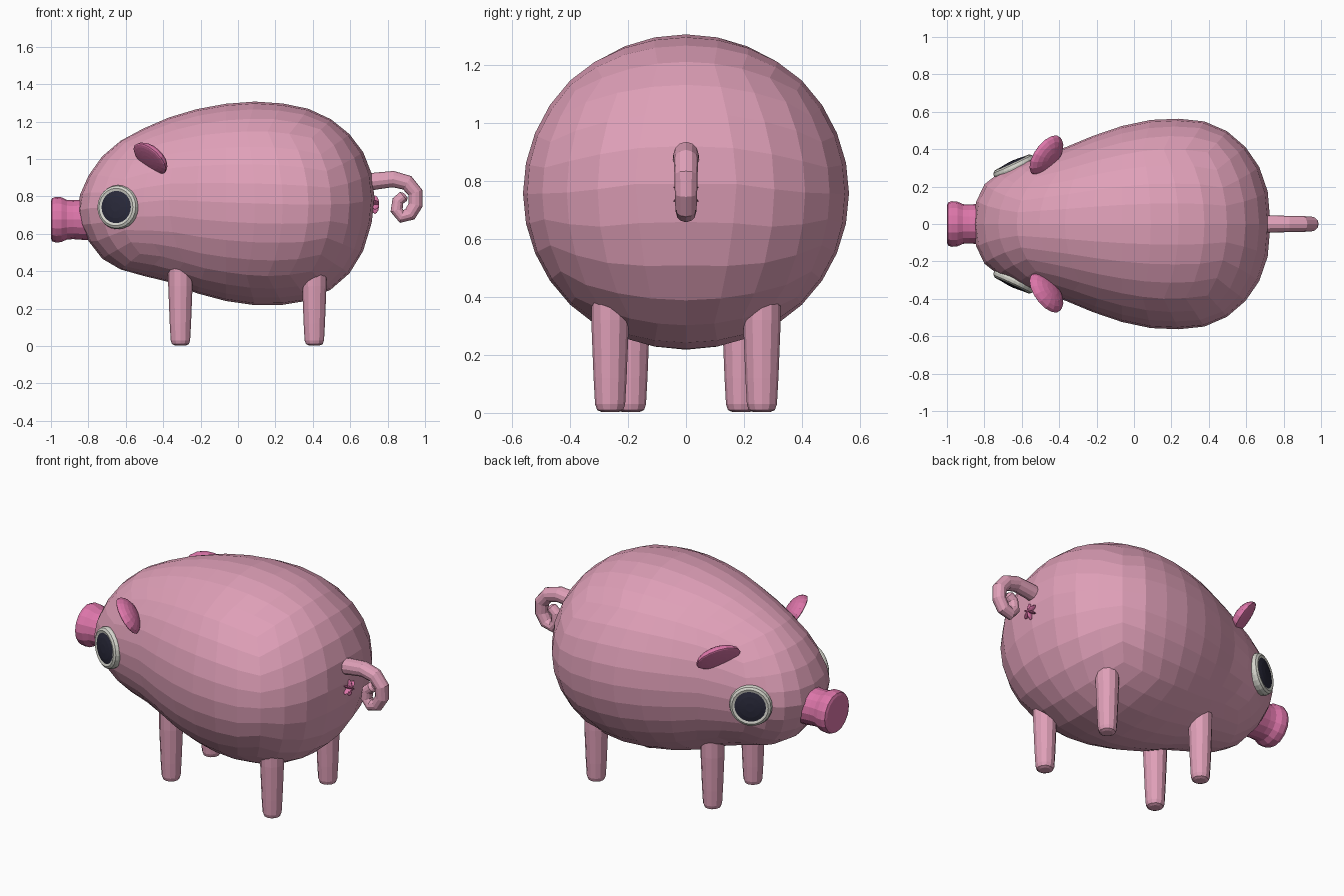
import bpy, bmesh, math
from mathutils import Matrix, Vector

old = bpy.data.objects.get("Cube")
if old:
    bpy.data.objects.remove(old, do_unlink=True)


def material(name, rgb):
    m = bpy.data.materials.new(name)
    m.use_nodes = True
    m.diffuse_color = (*rgb, 1)
    m.node_tree.nodes["Principled BSDF"].inputs["Base Color"].default_value = (*rgb, 1)
    return m


SKIN = material("soft pink", (0.74, 0.35, 0.48))
ROSE = material("deep pink", (0.72, 0.18, 0.40))
WHITE = material("eye white", (0.66, 0.66, 0.60))
DARK = material("pupil dark", (0.022, 0.022, 0.042))


def finish(bm, name, mat):
    bmesh.ops.recalc_face_normals(bm, faces=bm.faces)
    mesh = bpy.data.meshes.new(name)
    bm.to_mesh(mesh)
    bm.free()
    mesh.materials.append(mat)
    ob = bpy.data.objects.new(name, mesh)
    bpy.context.collection.objects.link(ob)
    return ob


def frame(x_axis, y_axis, z_axis, origin):
    """Matrix from three axis directions and an origin."""
    m = Matrix((x_axis, y_axis, z_axis)).transposed().to_4x4()
    m.translation = origin
    return m


def tube(name, mat, rings, sides):
    """Skin over rings given as (centre, radius, side direction, up direction)."""
    bm = bmesh.new()
    loops = []
    for centre, r, a, b in rings:
        loops.append([bm.verts.new(centre + r * (a * math.cos(t) + b * math.sin(t)))
                      for t in (2 * math.pi * i / sides for i in range(sides))])
    for p, q in zip(loops, loops[1:]):
        for i in range(sides):
            j = (i + 1) % sides
            bm.faces.new((p[i], p[j], q[j], q[i]))
    bm.faces.new(loops[0])
    bm.faces.new(loops[-1])
    return finish(bm, name, mat)


def lathe(name, mat, profile, matrix, sides):
    """Turn (radius, height) points around the matrix's z axis."""
    a, b, up = (matrix.col[i].to_3d() for i in range(3))
    rings = [(matrix.translation + up * h, r, a, b) for r, h in profile]
    return tube(name, mat, rings, sides)


# Body: quad sphere fitted to stations of (x, top, bottom, half width)
FRONT, BACK = -0.86, 0.73
STATIONS = [
    (-0.86, 0.71, 0.71, 0.0), (-0.82, 0.87, 0.60, 0.19), (-0.74, 1.0, 0.476, 0.262),
    (-0.61, 1.11, 0.40, 0.325), (-0.39, 1.215, 0.35, 0.40), (-0.19, 1.275, 0.27, 0.483),
    (0.0, 1.305, 0.225, 0.545), (0.17, 1.308, 0.212, 0.567), (0.36, 1.275, 0.235, 0.555),
    (0.52, 1.2, 0.315, 0.485), (0.64, 1.085, 0.44, 0.36), (0.71, 0.94, 0.64, 0.20),
    (0.73, 0.79, 0.79, 0.0)]
MID, HALF = (FRONT + BACK) / 2, (BACK - FRONT) / 2


def polar(x):
    return math.acos(max(-1, min(1, (MID - x) / HALF)))


def section(angle):
    for p, q in zip(STATIONS, STATIONS[1:]):
        lo, hi = polar(p[0]), polar(q[0])
        if angle <= hi + 1e-6:
            f = (angle - lo) / (hi - lo)
            return [u + (v - u) * f for u, v in zip(p[1:], q[1:])]
    return STATIONS[-1][1:]


bm = bmesh.new()
bmesh.ops.create_cube(bm, size=2)
bmesh.ops.subdivide_edges(bm, edges=bm.edges[:], cuts=7, use_grid_fill=True)
for v in bm.verts:
    d = Vector([math.tan(c * math.pi / 4) for c in v.co]).normalized()
    angle = math.acos(max(-1, min(1, -d.x)))
    top, bottom, wide = section(angle)
    side = Vector((d.y, d.z))
    if side.length > 1e-6:
        side.normalize()
    v.co = (MID - HALF * math.cos(angle), side.x * wide,
            (top + bottom) / 2 + side.y * (top - bottom) / 2)
finish(bm, "body", SKIN)

# Snout, turned around the x axis
X, Y, Z = Vector((1, 0, 0)), Vector((0, 1, 0)), Vector((0, 0, 1))
lathe("snout", ROSE,
      [(0.10, 0), (0.115, 0.006), (0.122, 0.025), (0.12, 0.055), (0.106, 0.085),
       (0.104, 0.12), (0.11, 0.2)],
      frame(Y, Z, X, Vector((-1.0, 0, 0.675))), 16)

# Paired parts
for s, label in ((1, "left"), (-1, "right")):
    # Legs
    for part, x, y, top in (("front", -0.308, 0.19, 0.43), ("back", 0.408, 0.262, 0.42)):
        lathe(f"{part}_leg_{label}", SKIN,
              [(0.03, 0.003), (0.045, 0.01), (0.052, 0.03), (0.057, 0.12),
               (0.065, 0.32), (0.065, top)],
              frame(X, Y, Z, Vector((x, s * y, 0))), 12)

    # Eyes: rim and slightly domed pupil
    out = Vector((-0.42, s * 0.9, 0.04)).normalized()
    along = Z.cross(out).normalized()
    seat = frame(along, out.cross(along), out, Vector((-0.643, s * 0.308, 0.742)))
    lathe(f"eye_rim_{label}", WHITE,
          [(0.11, -0.06), (0.118, 0.0), (0.113, 0.015), (0.10, 0.023), (0.086, 0.019),
           (0.08, 0.0)], seat, 24)
    lathe(f"pupil_{label}", DARK,
          [(0.088, 0.0), (0.087, 0.019), (0.06, 0.026), (0.025, 0.03)], seat, 24)

    # Ears: flattened petals with a hollow outer face
    u = Vector((0.63, s * 0.74, -0.2)).normalized()
    v = Vector((-0.42, s * 0.42, 0.8))
    v = (v - u * v.dot(u)).normalized()
    n = Vector((-0.62, s * 0.5, -0.55))
    n = (n - u * n.dot(u) - v * n.dot(v)).normalized()
    bm = bmesh.new()
    bmesh.ops.create_uvsphere(bm, u_segments=16, v_segments=10, radius=1)
    for w in bm.verts:
        if w.co.z > 0:
            w.co.z *= 0.25
    bmesh.ops.transform(bm, verts=bm.verts, matrix=frame(
        u * 0.125, v * 0.10, n * 0.055, Vector((-0.472, s * 0.368, 1.0))))
    finish(bm, f"ear_{label}", ROSE)

# Curly tail: tapering tube along a smoothed path
PATH = [(0.66, 0.87), (0.74, 0.882), (0.83, 0.892), (0.905, 0.872), (0.948, 0.82),
        (0.95, 0.755), (0.92, 0.705), (0.875, 0.692), (0.848, 0.725), (0.855, 0.775),
        (0.885, 0.80)]
points = [Vector((x, 0, z)) for x, z in PATH]
rings = []
for i, p in enumerate(points):
    tangent = (points[min(i + 1, len(points) - 1)] - points[max(i - 1, 0)]).normalized()
    rings.append((p, 0.047 - 0.0017 * i, Y, tangent.cross(Y)))
end = rings[-1]
rings.append((end[0] + Vector((0.012, 0, 0.006)), 0.015, end[2], end[3]))
tube("tail", SKIN, rings, 12)

# Small star under the tail
bm = bmesh.new()
for k in range(3):
    m = (Matrix.Translation((0.733, 0, 0.755)) @ Matrix.Rotation(k * math.pi / 3, 4, "X")
         @ Matrix.Diagonal((0.022, 0.008, 0.05, 1)))
    bmesh.ops.create_icosphere(bm, subdivisions=2, radius=1, matrix=m)
finish(bm, "tail_star", ROSE)
